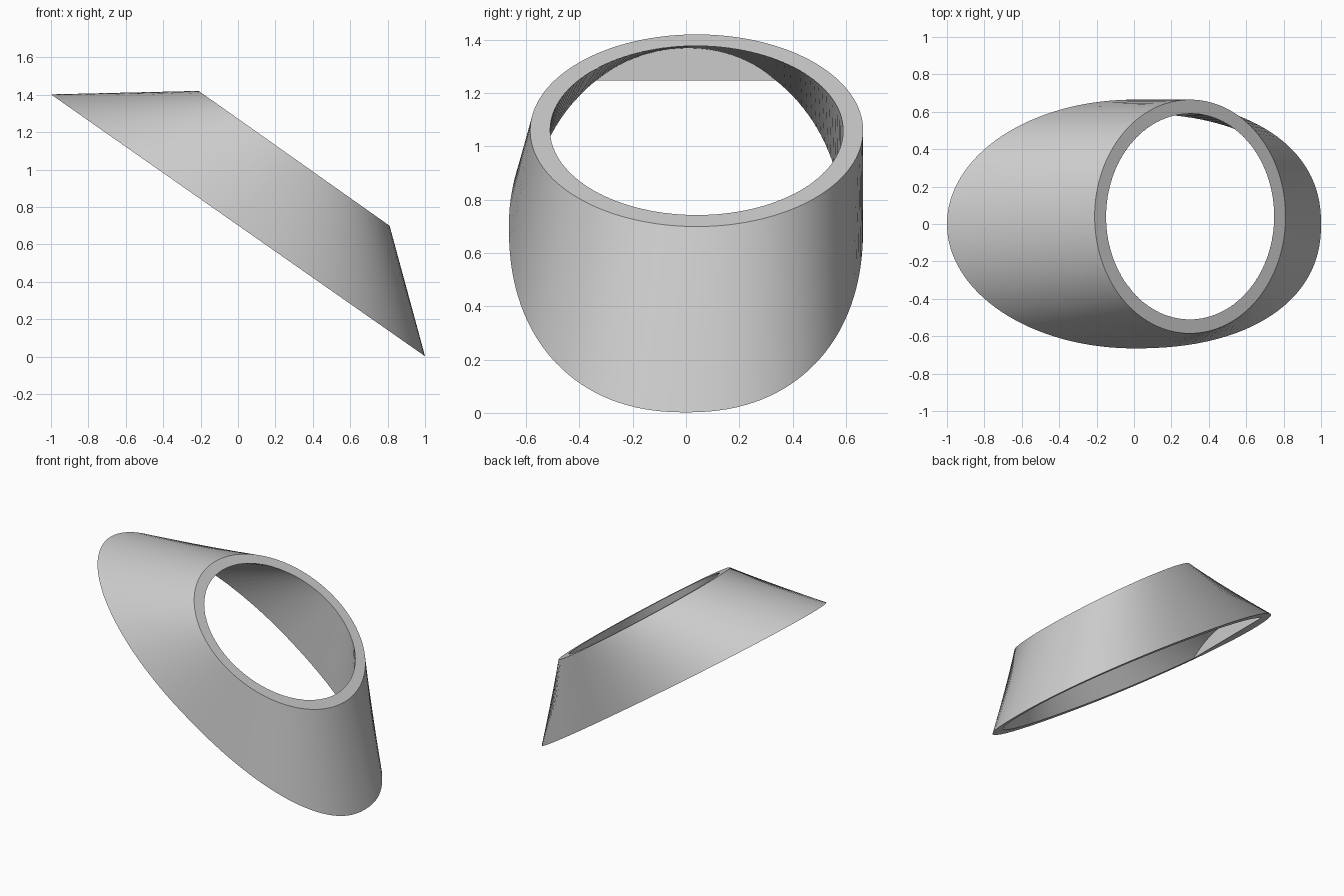
import bpy, bmesh
from math import cos, sin, pi, radians
from mathutils import Vector

if "Cube" in bpy.data.objects:
    bpy.data.objects.remove(bpy.data.objects["Cube"])

SIDES = 128


def power(v, e):
    return abs(v) ** e * (1 if v > 0 else -1)


def base_ring(left, right, half_width):
    """Slanted oval: elliptical on the high end, blunter on the low end."""
    ring = []
    for i in range(SIDES):
        a = 2 * pi * i / SIDES
        c, s = cos(a), sin(a)
        if c > 0:
            x, y = right * power(c, 0.89), half_width * power(s, 0.89)
        else:
            x, y = left * c, half_width * s
        ring.append(Vector((x, y, 0.702 - 0.7 * x)))
    return ring


def collar_ring(radius):
    """Circle lying in the slanted upper plane."""
    centre, slope = Vector((0.30, 0.04, 1.06)), Vector((0.817, 0, -0.577))
    return [centre + radius * (cos(a) * slope + sin(a) * Vector((0, 1, 0)))
            for a in (2 * pi * i / SIDES for i in range(SIDES))]


def loft(name, low, high, extend=0.0, cut_x=None):
    """Ruled solid between two rings, optionally lengthened and trimmed flat."""
    bm = bmesh.new()
    a = [bm.verts.new(p.lerp(q, -extend)) for p, q in zip(low, high)]
    b = [bm.verts.new(p.lerp(q, 1 + extend)) for p, q in zip(low, high)]
    for i in range(SIDES):
        j = (i + 1) % SIDES
        bm.faces.new((a[i], a[j], b[j], b[i]))
    bm.faces.new(a[::-1])
    bm.faces.new(b)
    if cut_x is not None:
        cut = bmesh.ops.bisect_plane(
            bm, geom=bm.verts[:] + bm.edges[:] + bm.faces[:],
            plane_co=(cut_x, 0, 0), plane_no=(-1, 0, 0), clear_outer=True)
        edges = [e for e in cut["geom_cut"] if isinstance(e, bmesh.types.BMEdge)]
        bmesh.ops.holes_fill(bm, edges=edges, sides=0)
    bmesh.ops.recalc_face_normals(bm, faces=bm.faces[:])
    mesh = bpy.data.meshes.new(name)
    bm.to_mesh(mesh)
    bm.free()
    obj = bpy.data.objects.new(name, mesh)
    bpy.context.collection.objects.link(obj)
    return obj


# Outer body and the hollow through it, with a flat wall at the high end
sleeve = loft("slanted_sleeve", base_ring(1.0, 1.0, 0.665), collar_ring(0.625))
hollow = loft("hollow_cutter", base_ring(0.95, 0.94, 0.59), collar_ring(0.55),
              extend=0.15, cut_x=-0.78)
hollow.hide_render = True

grey = bpy.data.materials.new("plain_grey")
grey.use_nodes = True
colour = (0.6, 0.6, 0.6, 1)
grey.diffuse_color = colour
grey.node_tree.nodes["Principled BSDF"].inputs["Base Color"].default_value = colour
sleeve.data.materials.append(grey)
hollow.data.materials.append(grey)

# Cut the hollow and finish the shading
boolean = sleeve.modifiers.new("hollow", 'BOOLEAN')
boolean.operation = 'DIFFERENCE'
boolean.solver = 'EXACT'
boolean.object = hollow
bpy.ops.object.select_all(action='DESELECT')
bpy.context.view_layer.objects.active = sleeve
sleeve.select_set(True)
bpy.ops.object.modifier_apply(modifier=boolean.name)
bpy.data.objects.remove(hollow)
bpy.ops.object.shade_smooth_by_angle(angle=radians(30))
